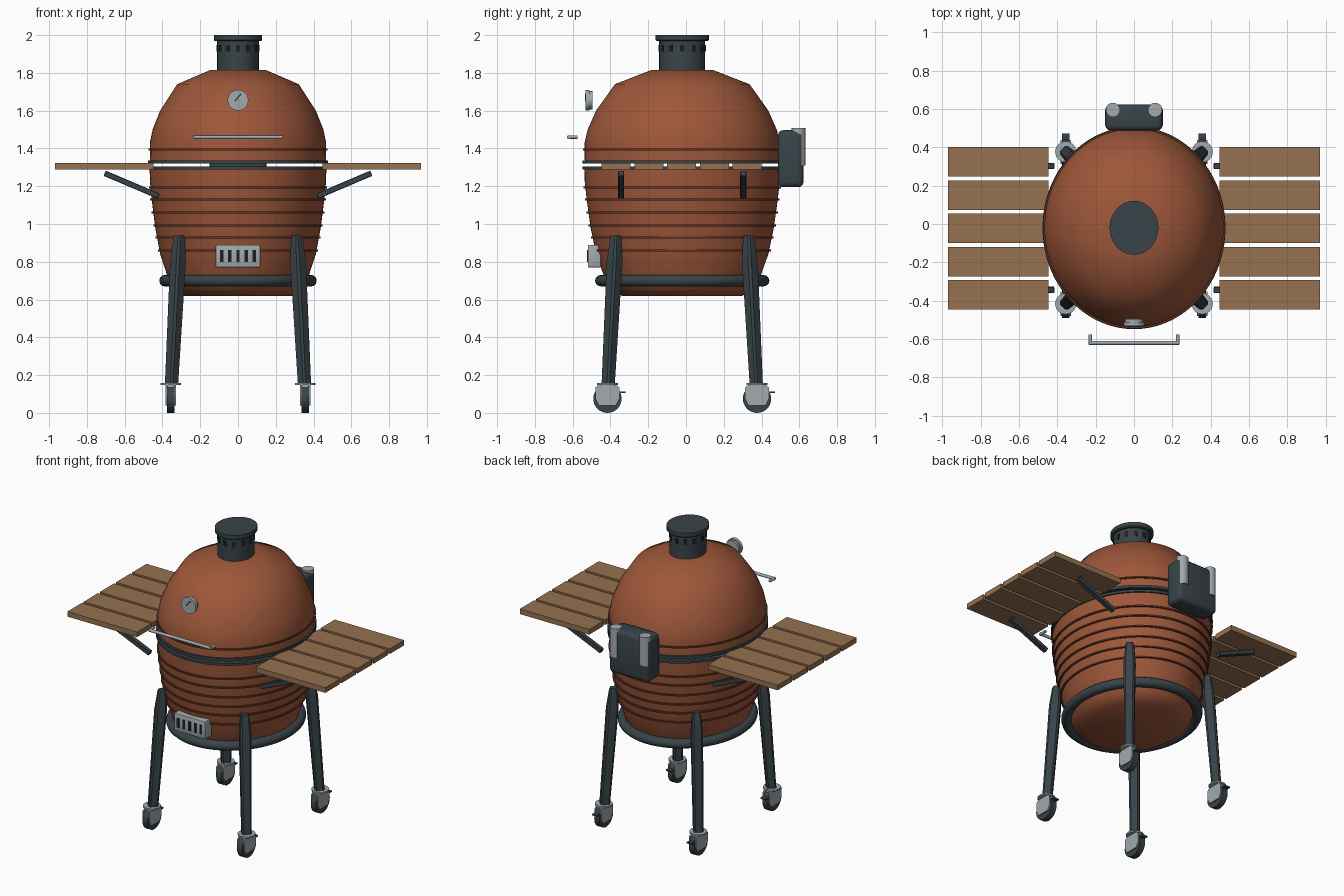
import bpy, bmesh, math
from mathutils import Matrix, Vector

if "Cube" in bpy.data.objects:
    bpy.data.objects.remove(bpy.data.objects["Cube"])

CY = -0.02      # the egg's centre in y
OVAL = 1.107    # the egg is slightly deeper than wide


def material(name, rgb):
    m = bpy.data.materials.new(name)
    m.diffuse_color = (*rgb, 1)
    m.use_nodes = True
    m.node_tree.nodes["Principled BSDF"].inputs["Base Color"].default_value = m.diffuse_color
    return m


CLAY = material("terracotta", (0.34, 0.095, 0.042))
RIDGE = material("dark_terracotta", (0.12, 0.035, 0.018))
DARK = material("dark_slate", (0.040, 0.057, 0.065))
BLACK = material("black", (0.012, 0.014, 0.016))
STEEL = material("light_steel", (0.36, 0.40, 0.42))
WOOD = material("wood", (0.30, 0.165, 0.080))


def finish(name, bm, mat, angle=35):
    bmesh.ops.recalc_face_normals(bm, faces=bm.faces[:])
    me = bpy.data.meshes.new(name)
    bm.to_mesh(me)
    bm.free()
    me.materials.append(mat)
    ob = bpy.data.objects.new(name, me)
    bpy.context.collection.objects.link(ob)
    bpy.ops.object.select_all(action='DESELECT')
    ob.select_set(True)
    bpy.context.view_layer.objects.active = ob
    bpy.ops.object.shade_smooth_by_angle(angle=math.radians(angle))
    return ob


def loft(name, rings, mat, caps=True, closed=False, angle=35):
    """Skin a list of equal-length vertex rings."""
    bm = bmesh.new()
    vs = [[bm.verts.new(p) for p in r] for r in rings]
    n = len(vs[0])
    pairs = list(zip(vs, vs[1:])) + ([(vs[-1], vs[0])] if closed else [])
    for a, b in pairs:
        for i in range(n):
            j = (i + 1) % n
            bm.faces.new((a[i], a[j], b[j], b[i]))
    if caps and not closed:
        bm.faces.new(vs[0])
        bm.faces.new(vs[-1])
    return finish(name, bm, mat, angle)


def lathe(name, profile, mat, closed=False, n=72, angle=35):
    """Spin (radius, z) points into an oval solid around the egg's axis."""
    rings = [[(r * math.cos(2 * math.pi * i / n),
               CY + OVAL * r * math.sin(2 * math.pi * i / n), z)
              for i in range(n)] for r, z in profile]
    return loft(name, rings, mat, closed=closed, angle=angle)


def box(name, lo, hi, mat, bevel=0.0, seg=3, rot=None):
    c = (Vector(lo) + Vector(hi)) / 2
    s = Vector(hi) - Vector(lo)
    bm = bmesh.new()
    bmesh.ops.create_cube(bm, size=1)
    bmesh.ops.scale(bm, vec=s, verts=bm.verts[:])
    if bevel:
        bmesh.ops.bevel(bm, geom=bm.edges[:], offset=bevel, segments=seg,
                        affect='EDGES', profile=0.5)
    m = Matrix.Translation(c) @ (rot.to_4x4() if rot else Matrix())
    bmesh.ops.transform(bm, matrix=m, verts=bm.verts[:])
    return finish(name, bm, mat)


def rod(name, p0, p1, r, mat, n=24, r2=None):
    p0, p1 = Vector(p0), Vector(p1)
    bm = bmesh.new()
    bmesh.ops.create_cone(bm, cap_ends=True, segments=n, radius1=r,
                          radius2=r if r2 is None else r2, depth=(p1 - p0).length)
    q = (p1 - p0).to_track_quat('Z', 'Y').to_matrix().to_4x4()
    bmesh.ops.transform(bm, matrix=Matrix.Translation((p0 + p1) / 2) @ q, verts=bm.verts[:])
    return finish(name, bm, mat)


# Egg: lower bowl and domed lid, with a narrow gap between them
BOWL = [(0.285, 0.618), (0.345, 0.66), (0.376, 0.73), (0.412, 0.84), (0.438, 0.98),
        (0.457, 1.13), (0.466, 1.22), (0.468, 1.30)]
lathe("bowl", BOWL, CLAY, angle=40)
lathe("lid", [(0.466, 1.322), (0.467, 1.43), (0.452, 1.50), (0.412, 1.60), (0.322, 1.74),
              (0.148, 1.815)], CLAY, angle=45)


def bowl_radius(z):
    for (r0, z0), (r1, z1) in zip(BOWL, BOWL[1:]):
        if z0 <= z <= z1:
            return r0 + (r1 - r0) * (z - z0) / (z1 - z0)
    return 0.466


# Thin ridges around the bowl and lid
for i, z in enumerate((0.86, 0.928, 0.992, 1.06, 1.13, 1.193, 1.395)):
    r = bowl_radius(z)
    lathe(f"ridge_{i}", [(r - 0.01, z - 0.005), (r + 0.009, z - 0.005),
                         (r + 0.009, z + 0.005), (r - 0.01, z + 0.005)], RIDGE, closed=True)

# Metal rim bands and the base ring
for name, z0, z1 in (("lid_band", 1.319, 1.337), ("bowl_band", 1.288, 1.304)):
    lathe(name, [(0.45, z0), (0.477, z0), (0.477, z1), (0.45, z1)], DARK, closed=True)
lathe("base_ring", [(0.386 + 0.031 * math.cos(a * math.pi / 6),
                     0.70 + 0.031 * math.sin(a * math.pi / 6)) for a in range(12)],
      DARK, closed=True)

# Chimney with cap and vent slots
lathe("chimney", [(0.110, 1.80), (0.110, 1.975)], DARK, n=48)
lathe("chimney_cap", [(0.121, 1.968), (0.127, 1.974), (0.127, 2.0)], DARK, n=48)
for i in range(12):
    a = i * math.pi / 6
    c = Vector((0.110 * math.cos(a), CY + 0.110 * OVAL * math.sin(a), 1.93))
    box(f"chimney_slot_{i}", c - Vector((0.003, 0.011, 0.018)), c + Vector((0.003, 0.011, 0.018)),
        BLACK, rot=Matrix.Rotation(a, 3, 'Z'))

# Thermometer
rod("thermometer_back", (0, -0.495, 1.655), (0, -0.515, 1.655), 0.048, STEEL, 32)
rod("thermometer_dial", (0, -0.510, 1.655), (0, -0.533, 1.655), 0.055, STEEL, 32)
box("thermometer_needle", (-0.004, -0.536, 1.645), (0.004, -0.531, 1.695), DARK,
    rot=Matrix.Rotation(math.radians(40), 3, 'Y'))

# Lid handle
rod("handle_bar", (-0.235, -0.62, 1.46), (0.235, -0.62, 1.46), 0.010, STEEL, 16)
for s in (-1, 1):
    rod("handle_post", (s * 0.228, -0.628, 1.46), (s * 0.228, -0.575, 1.46), 0.009, STEEL, 16)

# Lower air vent
box("vent_frame", (-0.118, -0.52, 0.77), (0.118, -0.45, 0.89), STEEL, 0.006, 2)
for i in range(5):
    x = (i - 2) * 0.043
    box(f"vent_slot_{i}", (x - 0.009, -0.523, 0.798), (x + 0.009, -0.517, 0.862), BLACK)

# Hinge housing on the back, with two spring tubes
box("hinge_housing", (-0.15, 0.487, 1.195), (0.15, 0.622, 1.497), DARK, 0.028)
for s in (-1, 1):
    rod("hinge_spring", (s * 0.11, 0.595, 1.31), (s * 0.11, 0.595, 1.507), 0.037, STEEL)

# Side shelves: planks and slanted struts
for s, side in ((-1, "left"), (1, "right")):
    for i in range(5):
        y = -0.370 + i * 0.1735
        xs = sorted((s * 0.447, s * 0.97))
        box(f"{side}_shelf_plank_{i}", (xs[0], y - 0.077, 1.288), (xs[1], y + 0.077, 1.323), WOOD)
    for y in (-0.343, 0.303):
        c = Vector((s * 0.563, y, 1.208))
        h = Vector((0.155, 0.016, 0.015))
        box(f"{side}_shelf_strut", c - h, c + h, DARK, 0.003, 1,
            rot=Matrix.Rotation(-s * math.radians(23), 3, 'Y'))

# Legs (square tubes turned 45 degrees) and casters
for sx in (-1, 1):
    for sy in (-1, 1):
        tag = ("front" if sy < 0 else "back") + ("_left" if sx < 0 else "_right")
        rings = []
        for z, x, y, d in ((0.15, 0.352, 0.392, 0.035), (0.80, 0.318, 0.358, 0.042),
                           (0.925, 0.312, 0.352, 0.030), (0.94, 0.311, 0.351, 0.024)):
            cx, cy = sx * x, CY + sy * y
            # octagon-like square: each diagonal corner is clipped a little
            pts = [(d, -0.2 * d), (d, 0.2 * d), (0.2 * d, d), (-0.2 * d, d),
                   (-d, 0.2 * d), (-d, -0.2 * d), (-0.2 * d, -d), (0.2 * d, -d)]
            rings.append([(cx + px, cy + py, z) for px, py in pts])
        loft(f"{tag}_leg", rings, DARK, angle=20)

        x, y = sx * 0.356, CY + sy * 0.396
        rod(f"{tag}_caster_plate", (x, y, 0.148), (x, y, 0.158), 0.055, STEEL)
        rod(f"{tag}_caster_wheel", (x - 0.019, y, 0.075), (x + 0.019, y, 0.075), 0.075, DARK, 32)
        box(f"{tag}_caster_bridge", (x - 0.027, y - 0.045, 0.135), (x + 0.027, y + 0.045, 0.150), STEEL)
        outline = [(-0.063, 0.135), (-0.063, 0.075), (-0.045, 0.04), (0.045, 0.04),
                   (0.063, 0.075), (0.063, 0.135), (0.05, 0.145), (-0.05, 0.145)]
        for k in (-1, 1):
            loft(f"{tag}_caster_fork", [[(x + k * t, y + py, pz) for py, pz in outline]
                                        for t in (0.018, 0.027)], STEEL)
        box(f"{tag}_caster_brake", (x - 0.02, y + 0.05, 0.105), (x + 0.02, y + 0.096, 0.114), DARK)
